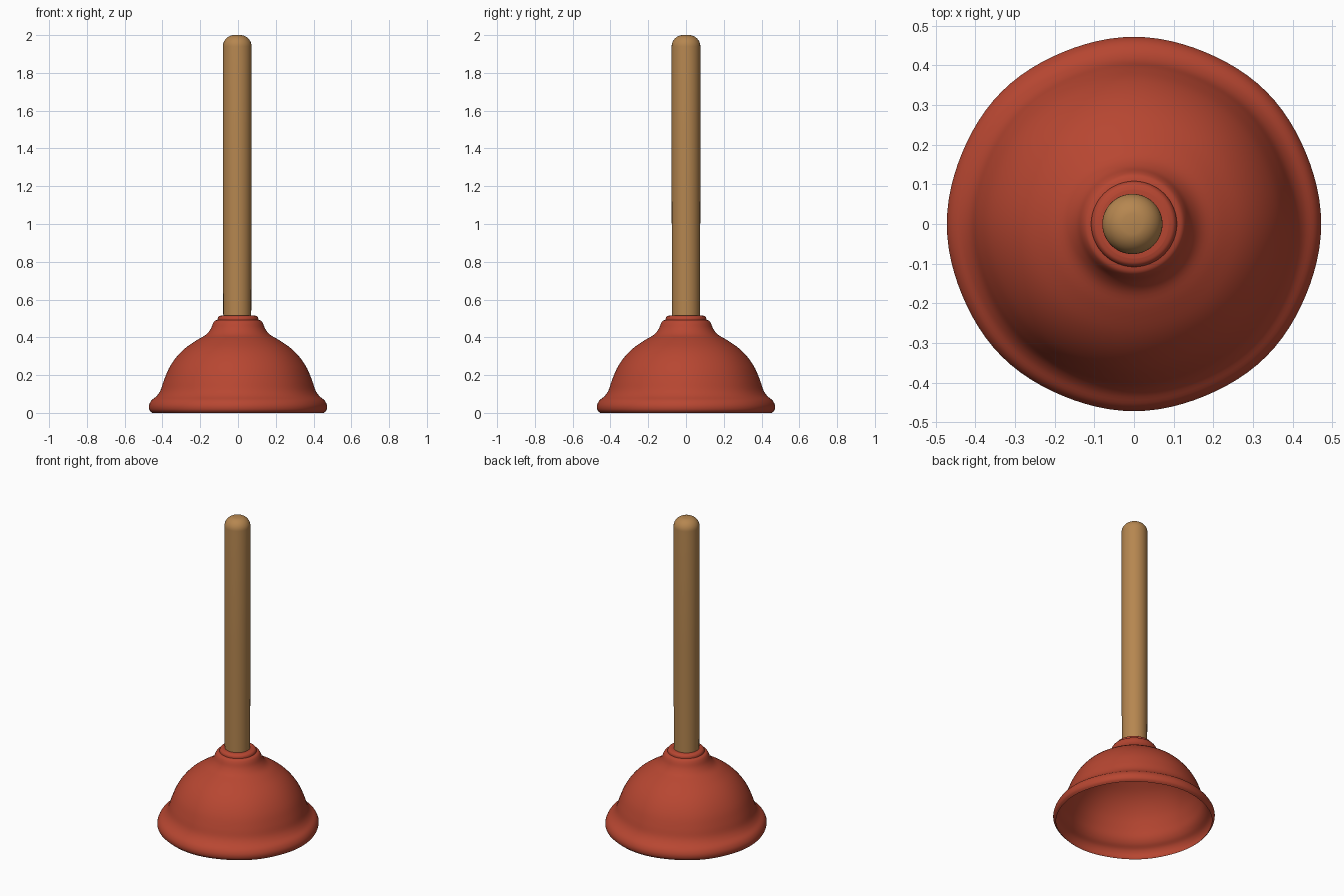
import bpy
import bmesh
import math
from mathutils import Vector

cube = bpy.data.objects.get("Cube")
if cube:
    bpy.data.objects.remove(cube)


def make_material(name, color):
    mat = bpy.data.materials.new(name)
    mat.use_nodes = True
    mat.diffuse_color = (*color, 1)
    mat.node_tree.nodes["Principled BSDF"].inputs["Base Color"].default_value = (*color, 1)
    return mat


def smooth_profile(points, steps=4):
    """Catmull-Rom curve through (radius, height) points."""
    pts = [Vector(p) for p in points]
    padded = [pts[0]] + pts + [pts[-1]]
    out = []
    for a, b, c, d in zip(padded, padded[1:], padded[2:], padded[3:]):
        for i in range(steps):
            t = i / steps
            out.append(0.5 * (2 * b + (c - a) * t + (2 * a - 5 * b + 4 * c - d) * t ** 2
                              + (3 * b - a - 3 * c + d) * t ** 3))
    return out + [pts[-1]]


def lathe(name, profile, mat, segments=96, waviness=0.0, offset=0.0):
    """Spin an upward profile round z; waviness gives wide parts eight soft lobes."""
    bm = bmesh.new()
    rings = []
    for r, z in profile:
        if r < 1e-5:
            rings.append([bm.verts.new((offset, 0, z))])
            continue
        ring = []
        for i in range(segments):
            a = math.tau * i / segments
            pull = waviness * min(1, r / 0.4) ** 2 * (1 - math.cos(8 * a)) / 2
            rr = r * (1 - pull)
            ring.append(bm.verts.new((offset + rr * math.cos(a), rr * math.sin(a), z)))
        rings.append(ring)
    for low, high in zip(rings, rings[1:]):
        for i in range(segments):
            j = (i + 1) % segments
            corners = [low[i % len(low)], low[j % len(low)],
                       high[j % len(high)], high[i % len(high)]]
            bm.faces.new(list(dict.fromkeys(corners)))
    mesh = bpy.data.meshes.new(name)
    bm.to_mesh(mesh)
    bm.free()
    mesh.materials.append(mat)
    obj = bpy.data.objects.new(name, mesh)
    bpy.context.collection.objects.link(obj)
    bpy.ops.object.select_all(action="DESELECT")
    obj.select_set(True)
    bpy.context.view_layer.objects.active = obj
    bpy.ops.object.shade_smooth_by_angle(angle=math.radians(40))


rubber = make_material("red rubber", (0.475, 0.062, 0.031))
wood = make_material("tan wood", (0.465, 0.24, 0.08))

# Rubber cup: thin open shell with flared lip, bell and neck
bell = smooth_profile([
    (0.455, 0), (0.469, 0.015), (0.471, 0.04), (0.458, 0.066), (0.43, 0.09),
    (0.41, 0.12), (0.393, 0.17), (0.366, 0.235), (0.328, 0.293), (0.28, 0.342),
    (0.22, 0.384), (0.172, 0.412), (0.146, 0.442), (0.132, 0.474), (0.122, 0.488),
    (0.108, 0.493)])
# Rounded collar continuing from the neck up to the handle
collar = smooth_profile([(0.108, 0.495), (0.106, 0.504), (0.099, 0.512), (0.086, 0.516)])
lathe("rubber_cup", bell + collar + [(0.06, 0.513)], rubber, waviness=0.006)

# Wooden handle with a rounded top
radius, rounding = 0.076, 0.06
handle = [(0, 0.49), (radius - 0.002, 0.49), (radius, 1.2)]
for i in range(10):
    a = math.pi / 2 * i / 10
    handle.append((radius - rounding + rounding * math.cos(a),
                   2 - rounding + rounding * math.sin(a)))
lathe("handle", handle + [(0, 2)], wood, segments=48, offset=-0.004)
